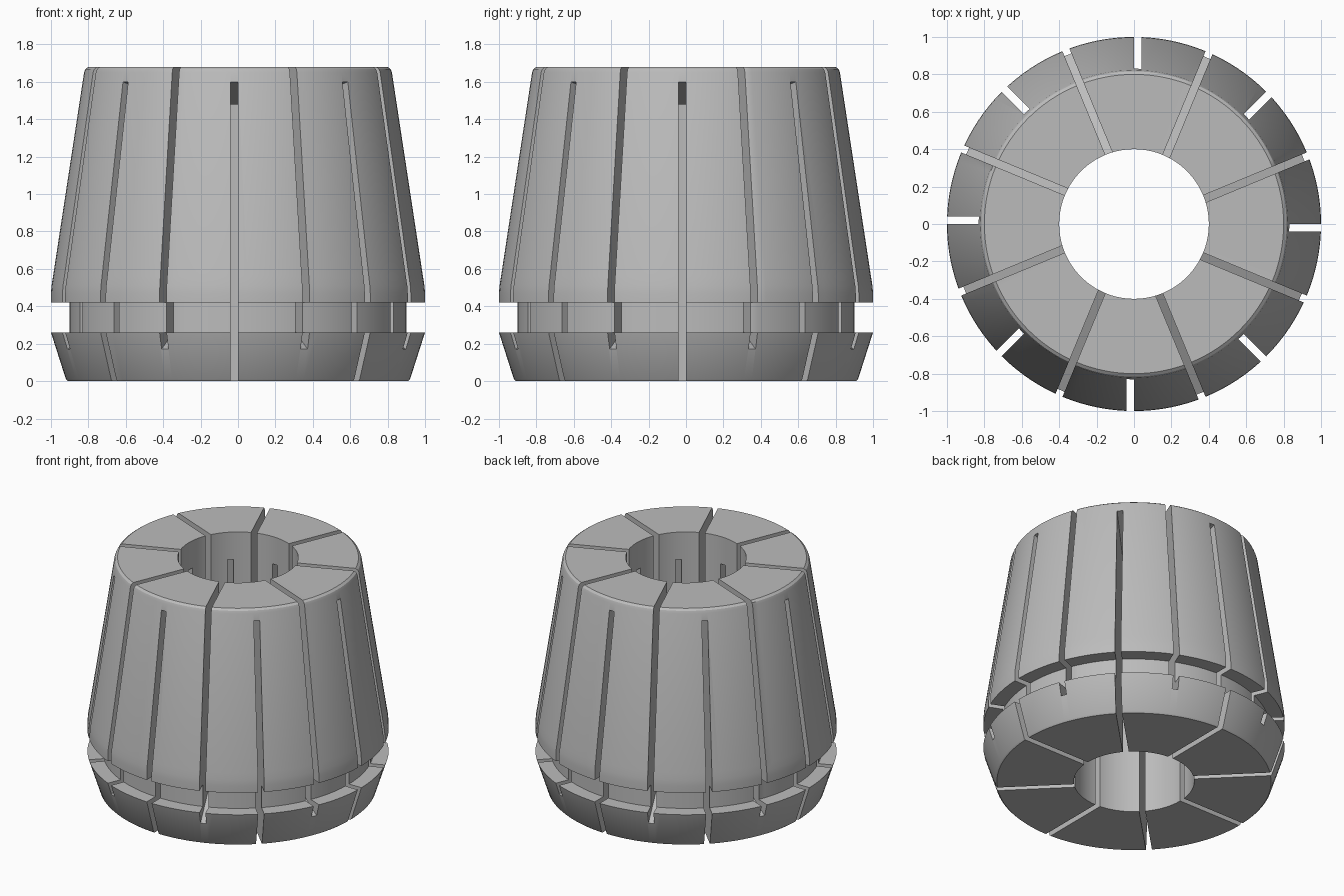
import bpy, bmesh, math
from mathutils import Matrix, Vector

if "Cube" in bpy.data.objects:
    bpy.data.objects.remove(bpy.data.objects["Cube"], do_unlink=True)

SEGMENTS = 128
SLOT_WIDTH = 0.04

steel = bpy.data.materials.new("brushed steel grey")
steel.use_nodes = True
steel.diffuse_color = (0.5, 0.5, 0.5, 1)
steel.node_tree.nodes["Principled BSDF"].inputs["Base Color"].default_value = (0.5, 0.5, 0.5, 1)


def make_object(name, bm):
    bmesh.ops.recalc_face_normals(bm, faces=bm.faces)
    mesh = bpy.data.meshes.new(name)
    bm.to_mesh(mesh)
    bm.free()
    mesh.materials.append(steel)
    obj = bpy.data.objects.new(name, mesh)
    bpy.context.collection.objects.link(obj)
    return obj


# Turned body: closed (radius, height) outline with bore, rim, groove and long taper
outline = [(0.4, 0), (0.91, 0), (0.92, 0.01), (1, 0.26), (0.9, 0.26), (0.9, 0.42),
           (1, 0.42), (1, 0.47), (0.997, 0.51), (0.989, 0.56),
           (0.823, 1.65), (0.816, 1.668), (0.8, 1.68), (0.4, 1.68)]
bm = bmesh.new()
rings = []
for i in range(SEGMENTS):
    a = math.tau * i / SEGMENTS
    rings.append([bm.verts.new((r * math.cos(a), r * math.sin(a), z)) for r, z in outline])
for i in range(SEGMENTS):
    here, there = rings[i], rings[(i + 1) % SEGMENTS]
    for j in range(len(outline)):
        k = (j + 1) % len(outline)
        bm.faces.new((here[j], there[j], there[k], here[k]))
body = make_object("collet_body", bm)


# Radial saw cuts, each lying on one side of its radius, with a sloping end
def add_slot(bm, side, angle):
    turn = Matrix.Rotation(angle, 3, 'Z')
    near, far = [[bm.verts.new(turn @ Vector((r, y, z))) for r, z in side]
                 for y in (-SLOT_WIDTH, 0)]
    bm.faces.new(near)
    bm.faces.new(far[::-1])
    for j in range(4):
        k = (j + 1) % 4
        bm.faces.new((near[j], far[j], far[k], near[k]))


from_below = [(0.3, -0.1), (1.1, -0.1), (1.1, 1.675), (0.3, 1.452)]
from_above = [(0.3, 1.8), (1.1, 1.8), (1.1, 0.1), (0.3, 0.54)]
bm = bmesh.new()
for i in range(8):
    add_slot(bm, from_below, math.tau * i / 8)
    add_slot(bm, from_above, math.tau * (i + 0.5) / 8)
cutter = make_object("slot_cutter", bm)
cutter.hide_render = True

# Cut the slots, then remove the cutter
bpy.ops.object.select_all(action='DESELECT')
body.select_set(True)
bpy.context.view_layer.objects.active = body
cut = body.modifiers.new("slots", 'BOOLEAN')
cut.operation = 'DIFFERENCE'
cut.solver = 'EXACT'
cut.object = cutter
bpy.ops.object.modifier_apply(modifier=cut.name)
bpy.data.objects.remove(cutter, do_unlink=True)

bpy.ops.object.shade_smooth_by_angle(angle=math.radians(30))
